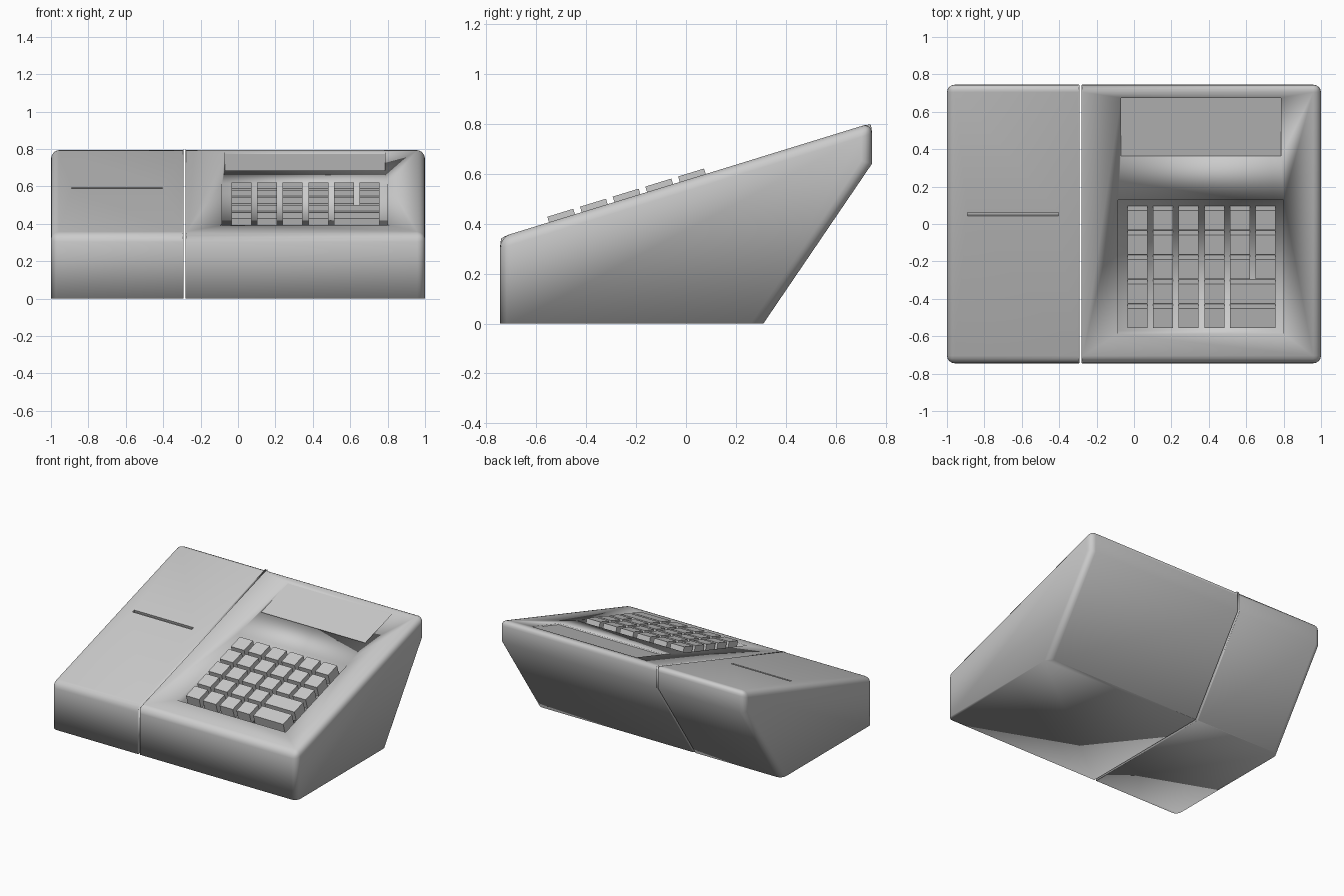
import bpy, bmesh, math
from mathutils import Matrix

if "Cube" in bpy.data.objects:
    bpy.data.objects.remove(bpy.data.objects["Cube"])

grey = bpy.data.materials.new("light grey plastic")
grey.use_nodes = True
grey.diffuse_color = (0.6, 0.6, 0.6, 1)
grey.node_tree.nodes["Principled BSDF"].inputs["Base Color"].default_value = (0.6, 0.6, 0.6, 1)

SLOPE = 0.308                      # rise of the sloping top
TILT = math.atan(SLOPE)


def top_z(y):
    return 0.575 + SLOPE * y


def add_object(name, bm):
    mesh = bpy.data.meshes.new(name)
    bmesh.ops.recalc_face_normals(bm, faces=bm.faces)
    bm.to_mesh(mesh)
    bm.free()
    mesh.materials.append(grey)
    obj = bpy.data.objects.new(name, mesh)
    bpy.context.collection.objects.link(obj)
    return obj


def sloped_box(name, x0, x1, y0, y1, h0, h1):
    """Box lying on the sloping top, from height h0 to h1 along its normal."""
    yc = (y0 + y1) / 2
    m = (Matrix.Translation(((x0 + x1) / 2, yc, top_z(yc)))
         @ Matrix.Rotation(TILT, 4, 'X')
         @ Matrix.Translation((0, 0, (h0 + h1) / 2))
         @ Matrix.Diagonal((x1 - x0, (y1 - y0) / math.cos(TILT), h1 - h0, 1)))
    bm = bmesh.new()
    bmesh.ops.create_cube(bm, size=1, matrix=m)
    return add_object(name, bm)


def wedge(name, x0, x1, outer):
    """Wedge body, rounded widely on its outer side and finely beside the gap."""
    profile = [(-0.745, 0), (-0.745, top_z(-0.745)), (0.745, top_z(0.745)),
               (0.745, 0.64), (0.31, 0)]
    bm = bmesh.new()
    face = bm.faces.new([bm.verts.new((x0, y, z)) for y, z in profile])
    ext = bmesh.ops.extrude_face_region(bm, geom=[face])
    for v in ext["geom"]:
        if isinstance(v, bmesh.types.BMVert):
            v.co.x = x1
    weight = bm.edges.layers.float.new("bevel_weight_edge")
    for e in bm.edges:
        a, b = (v.co for v in e.verts)
        if a.z + b.z < 0.001:
            continue                              # bottom stays sharp
        if abs(a.x - b.x) < 0.001:
            e[weight] = 1 if abs(a.x - outer) < 0.001 else 0.12
        elif min(a.z, b.z) > 0.1 and abs(a.z - 0.64) > 0.01:
            e[weight] = 1                         # front and back top edges
    obj = add_object(name, bm)
    bevel = obj.modifiers.new("rounding", 'BEVEL')
    bevel.limit_method = 'WEIGHT'
    bevel.width = 0.042
    bevel.segments = 4
    return obj


def finish(obj, cutters):
    """Cut the pockets, bake the modifiers and shade smooth."""
    for c in cutters:
        mod = obj.modifiers.new(c.name, 'BOOLEAN')
        mod.object = c
        mod.solver = 'EXACT'
    deps = bpy.context.evaluated_depsgraph_get()
    deps.update()
    mesh = bpy.data.meshes.new_from_object(obj.evaluated_get(deps))
    obj.modifiers.clear()
    obj.data = mesh
    mesh.shade_smooth()
    for c in cutters:
        bpy.data.objects.remove(c)


# Main body with keypad and display pockets
main_body = wedge("main_body", -0.28, 1.0, 1.0)
finish(main_body, [
    sloped_box("keypad_pocket", -0.085, 0.80, -0.588, 0.128, -0.055, 0.1),
    sloped_box("display_pocket", -0.07, 0.785, 0.36, 0.675, -0.03, 0.1)])
sloped_box("display_panel", -0.07, 0.785, 0.36, 0.675, -0.03, -0.009)

# Printer body with its paper slot, kept crisp
printer_body = wedge("printer_body", -1.0, -0.292, -1.0)
finish(printer_body, [
    sloped_box("paper_slot", -0.89, -0.405, 0.042, 0.062, -0.02, 0.1)])
bm = bmesh.new()
bm.from_mesh(printer_body.data)
for e in bm.edges:
    if all(-0.9 < v.co.x < -0.4 and abs(v.co.y - 0.052) < 0.03 and v.co.z > 0.3
           for v in e.verts):
        e.smooth = False
bm.to_mesh(printer_body.data)
bm.free()

# Keys: five rows, the front two ending in a double-width key
for row in range(5):
    y = -0.549 + row * 0.131
    columns = 5 if row < 2 else 6
    for col in range(columns):
        x = -0.035 + col * 0.137
        width = 0.244 if columns == 5 and col == 4 else 0.107
        sloped_box(f"key_row{row + 1}_{col + 1}", x, x + width,
                   y, y + 0.104, -0.055, 0.023)
